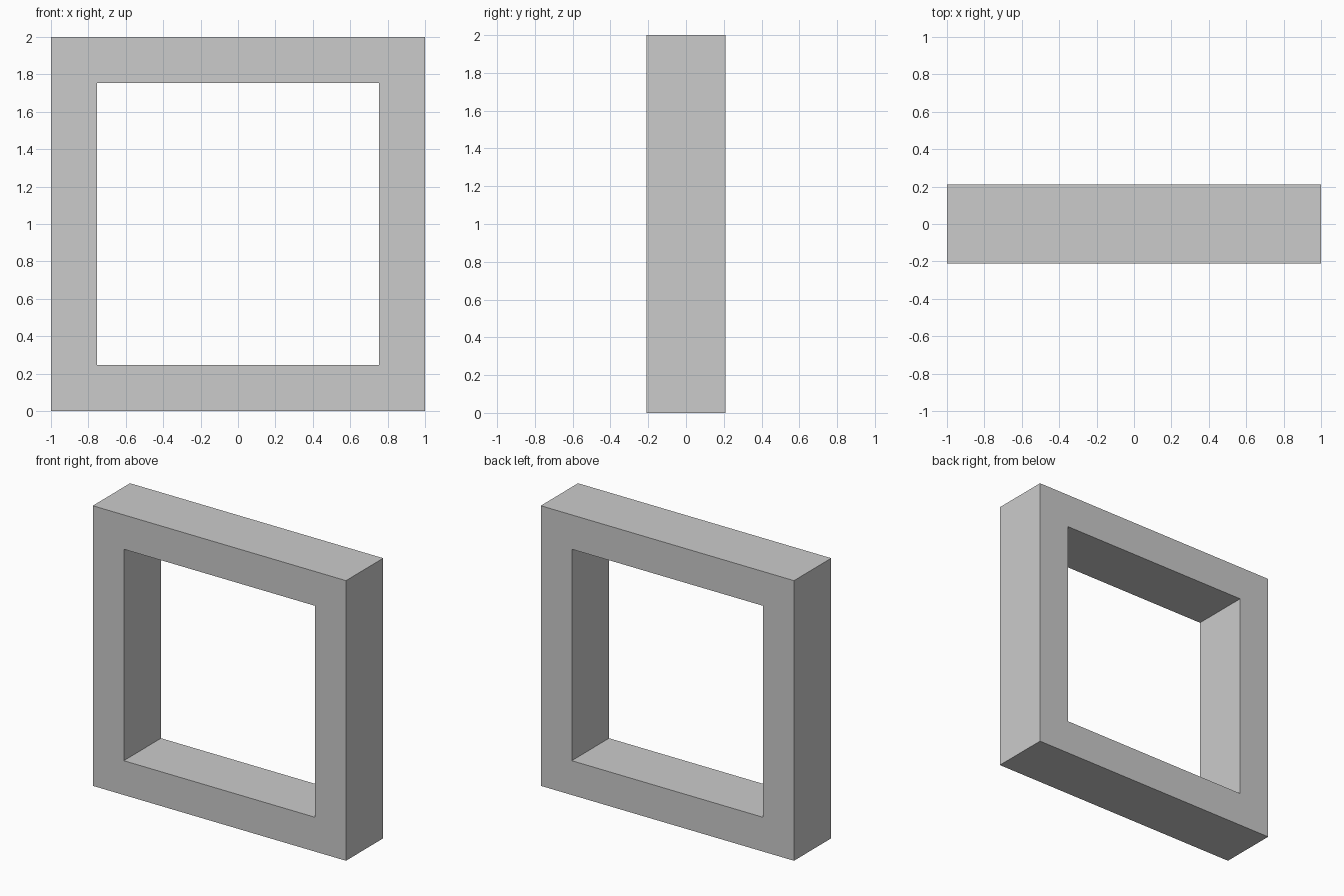
import bpy, bmesh

if "Cube" in bpy.data.objects:
    bpy.data.objects.remove(bpy.data.objects["Cube"])

OUTER, INNER, DEPTH, CENTRE_Z = 1.0, 0.755, 0.21, 1.0


def square_ring(bm, half, y):
    corners = [(-1, -1), (1, -1), (1, 1), (-1, 1)]
    return [bm.verts.new((sx * half, y, CENTRE_Z + sz * half)) for sx, sz in corners]


# Square frame: a rectangular section swept around the four mitred corners
bm = bmesh.new()
section = [(OUTER, -DEPTH), (OUTER, DEPTH), (INNER, DEPTH), (INNER, -DEPTH)]
rings = [square_ring(bm, half, y) for half, y in section]
for i, ring in enumerate(rings):
    following = rings[(i + 1) % 4]
    for j in range(4):
        k = (j + 1) % 4
        bm.faces.new((ring[j], ring[k], following[k], following[j]))
bmesh.ops.recalc_face_normals(bm, faces=bm.faces)

mesh = bpy.data.meshes.new("square_frame")
bm.to_mesh(mesh)
bm.free()
frame = bpy.data.objects.new("square_frame", mesh)
bpy.context.collection.objects.link(frame)
